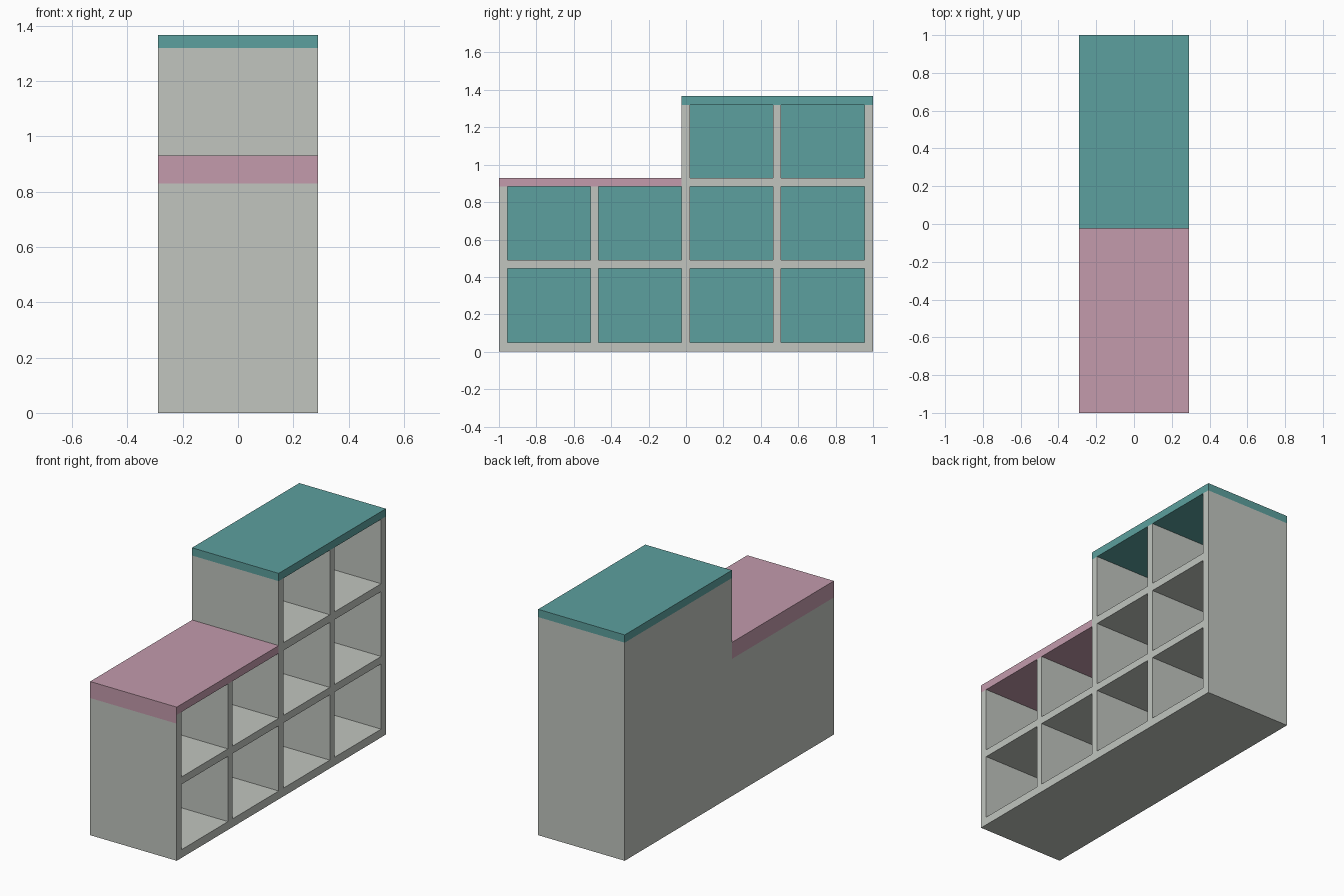
import bpy, bmesh

if "Cube" in bpy.data.objects:
    bpy.data.objects.remove(bpy.data.objects["Cube"])

# Panel lines of the bookcase: odd y/z slots between lines are panels
XS = [-0.29, -0.245, 0.29]
YS = [-1.0, -0.955, -0.51, -0.467, -0.025, 0.021, 0.464, 0.508, 0.955, 1.0]
ZS = [0.0, 0.05, 0.445, 0.49, 0.83, 0.883, 0.93, 1.32, 1.367]
CELL_Y = {1, 3, 5, 7}
CELL_Z = {1, 3, 4, 6}
STEP = 4          # y slot where the tall half begins


def material(name, rgb):
    m = bpy.data.materials.new(name)
    m.diffuse_color = (*rgb, 1)
    m.use_nodes = True
    m.node_tree.nodes["Principled BSDF"].inputs["Base Color"].default_value = m.diffuse_color
    return m


MATS = [material("warm_grey", (0.533, 0.558, 0.52)),
        material("teal", (0.107, 0.352, 0.342)),
        material("dusty_pink", (0.546, 0.328, 0.413))]


def solid(i, j, k):
    if not (0 <= i < 2 and 0 <= j < 9 and 0 <= k < 8):
        return False
    if j < STEP and k > 5:            # empty space above the low half
        return False
    return i == 0 or not (j in CELL_Y and k in CELL_Z)


def part(j, k, i):
    if k == 7:
        return "tall_top"
    if k == 5 and j < STEP:
        return "low_top"
    return "back_panel" if i == 0 else "shelf_frame"


def colour(i, j, k, axis, side):
    if axis == 0 and side == 1 and i == 0:
        return 1                      # teal lining at the back of each cell
    if k == 7:
        return 1                      # tall top
    if j < STEP and k == 5:
        return 2                      # low top
    if j < STEP and k == 4 and ((axis == 0 and side == 0) or
                                (axis == 1 and side == 0 and j == 0)):
        return 2                      # deeper pink band on front and back
    return 0


# Collect every outside face, grouped by part
meshes = {}
for i in range(2):
    for j in range(9):
        for k in range(8):
            if not solid(i, j, k):
                continue
            bm = meshes.setdefault(part(j, k, i), bmesh.new())
            for axis in range(3):
                for side in (0, 1):
                    n = [i, j, k]
                    n[axis] += 1 if side else -1
                    if solid(*n):
                        continue
                    u, v = (axis + 1) % 3, (axis + 2) % 3
                    quad = []
                    for a, b in ((0, 0), (1, 0), (1, 1), (0, 1)):
                        c = [i, j, k]
                        c[axis] += side
                        c[u] += a
                        c[v] += b
                        quad.append(bm.verts.new((XS[c[0]], YS[c[1]], ZS[c[2]])))
                    f = bm.faces.new(quad if side else quad[::-1])
                    f.material_index = colour(i, j, k, axis, side)

# Turn each part into an object
for name, bm in meshes.items():
    bmesh.ops.remove_doubles(bm, verts=bm.verts, dist=0.0001)
    me = bpy.data.meshes.new(name)
    bm.to_mesh(me)
    bm.free()
    for m in MATS:
        me.materials.append(m)
    bpy.context.collection.objects.link(bpy.data.objects.new(name, me))
